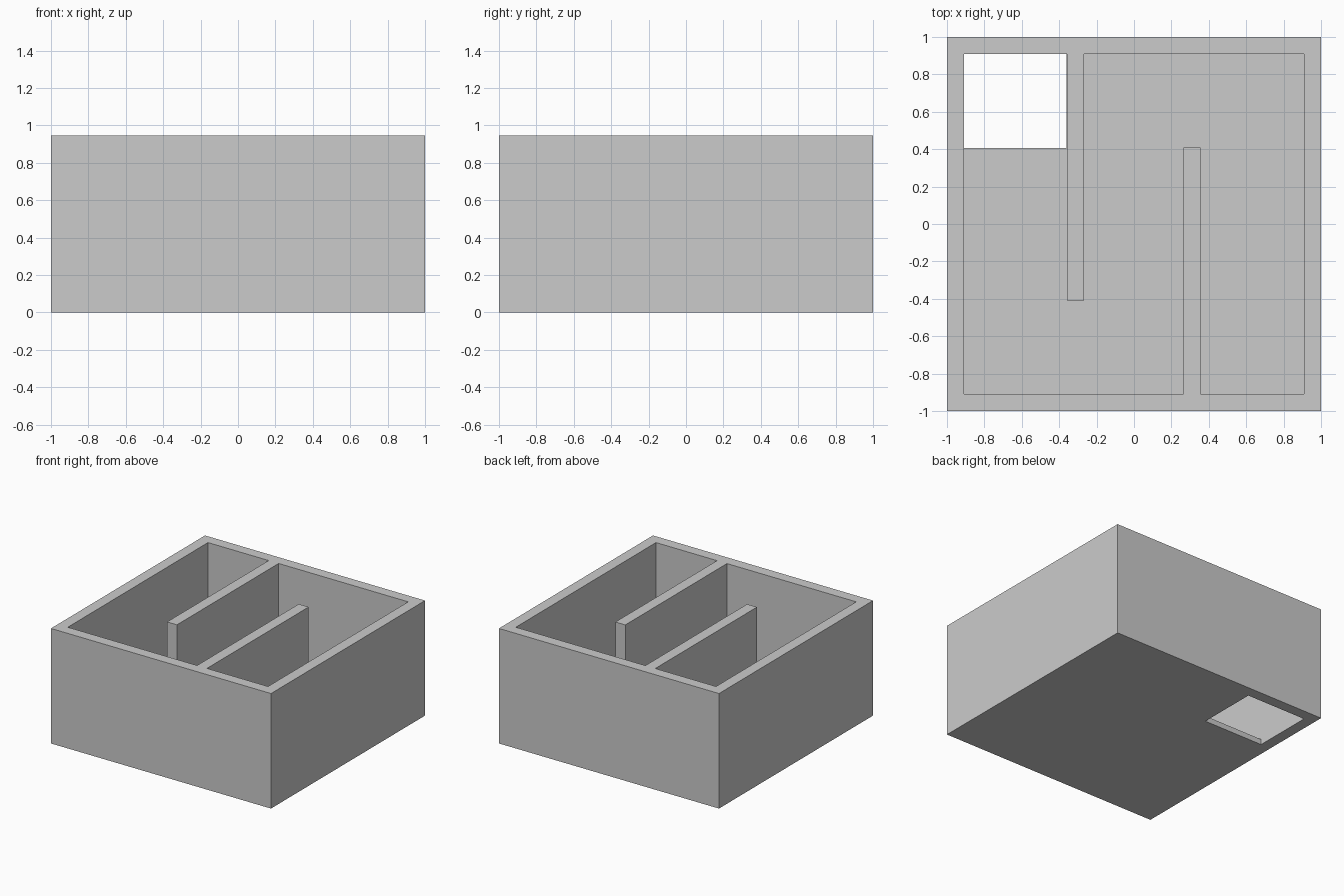
import bpy
import bmesh

if "Cube" in bpy.data.objects:
    bpy.data.objects.remove(bpy.data.objects["Cube"])

HEIGHT, FLOOR, INNER = 0.945, 0.045, 0.91


def prism(name, outline, z0, z1):
    """Extrude a plan outline from z0 to z1."""
    bm = bmesh.new()
    face = bm.faces.new([bm.verts.new((x, y, z0)) for x, y in outline])
    out = bmesh.ops.extrude_face_region(bm, geom=[face], use_keep_orig=True)
    top = [v for v in out["geom"] if isinstance(v, bmesh.types.BMVert)]
    bmesh.ops.translate(bm, verts=top, vec=(0, 0, z1 - z0))
    bmesh.ops.recalc_face_normals(bm, faces=bm.faces)
    mesh = bpy.data.meshes.new(name)
    bm.to_mesh(mesh)
    bm.free()
    obj = bpy.data.objects.new(name, mesh)
    bpy.context.collection.objects.link(obj)
    return obj


def rectangle(x0, y0, x1, y1):
    return [(x0, y0), (x1, y0), (x1, y1), (x0, y1)]


def cut(target, cutter):
    cutter.hide_render = True
    cutter.hide_set(True)
    mod = target.modifiers.new(cutter.name, "BOOLEAN")
    mod.operation = "DIFFERENCE"
    mod.solver = "EXACT"
    mod.object = cutter


# Outer block
box = prism("baffled_box", rectangle(-1, -1, 1, 1), 0, HEIGHT)

# S-shaped passage, leaving the two baffle walls; second half is the first turned 180 degrees
half = [(-INNER, INNER), (-INNER, -INNER), (0.265, -INNER),
        (0.265, 0.41), (0.355, 0.41), (0.355, -INNER)]
passage = half + [(-x, -y) for x, y in half]
passage = [(x - 0.003 if abs(x) < 0.5 else x, y) for x, y in passage]
passage = [(x + 0.003 if 0 < x < 0.5 else x, y) for x, y in passage]
cut(box, prism("passage_cutter", passage, FLOOR, HEIGHT + 0.2))

# Opening in the floor at the end of the passage
cut(box, prism("floor_opening_cutter",
               rectangle(-0.909, 0.405, -0.362, 0.909), -0.2, FLOOR + 0.2))
